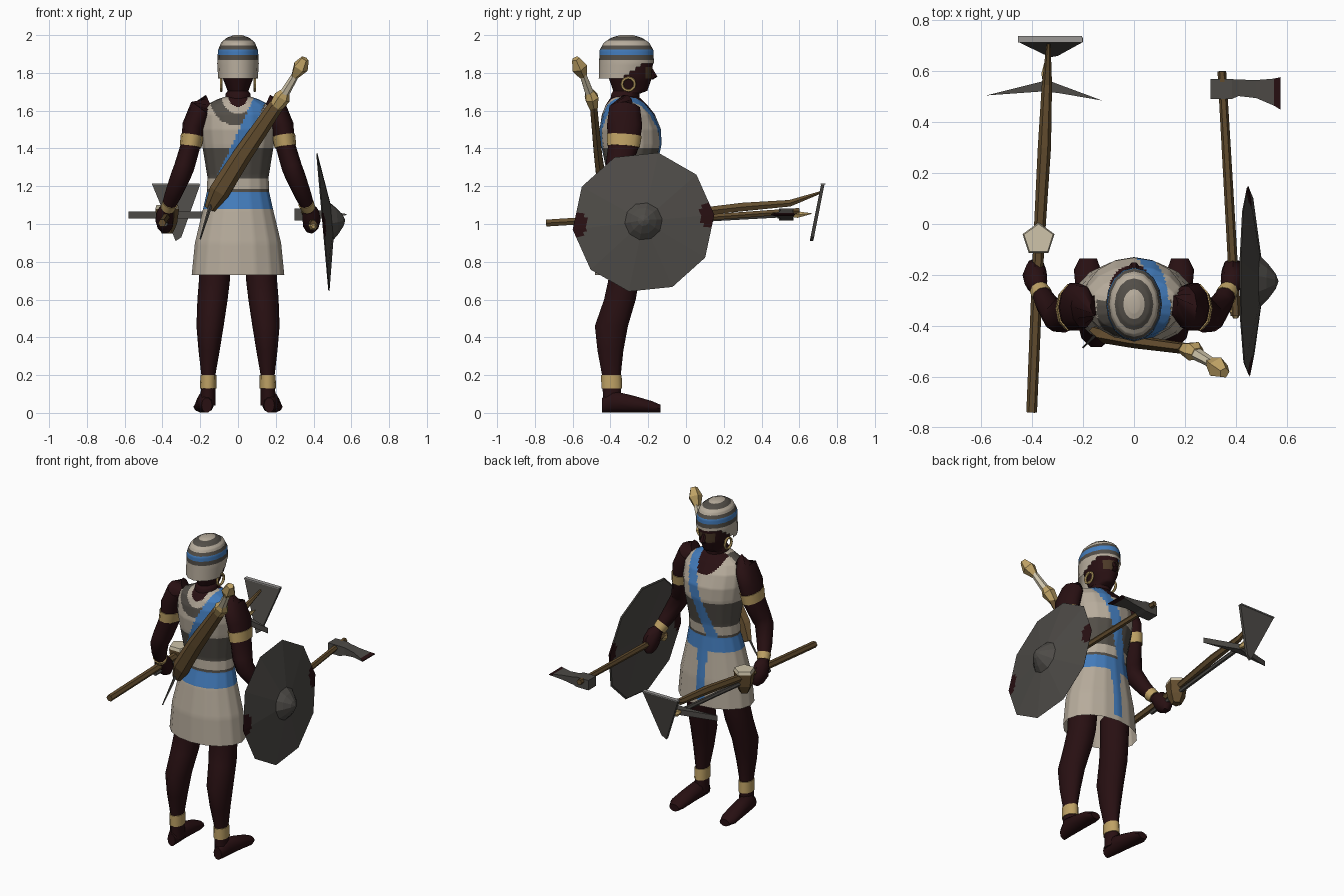
import bpy, bmesh
from math import pi, sin, cos, hypot, radians
from mathutils import Vector as V

cube = bpy.data.objects.get("Cube")
if cube:
    bpy.data.objects.remove(cube)

COLOURS = {
    "skin": (.021, .005, .006), "cream_cloth": (.47, .41, .33), "dark_grey_cloth": (.085, .076, .064),
    "blue_cloth": (.055, .2, .5), "gold": (.52, .36, .13), "wood": (.125, .075, .028),
    "iron": (.075, .07, .063), "ivory": (.62, .55, .4), "steel_edge": (.32, .31, .3),
    "face_brown": (.07, .04, .02)}
MATS = {}
for name, rgb in COLOURS.items():
    m = bpy.data.materials.new(name)
    m.use_nodes = True
    m.diffuse_color = (*rgb, 1)
    m.node_tree.nodes["Principled BSDF"].inputs["Base Color"].default_value = (*rgb, 1)
    MATS[name] = m


def finish(name, bm, colour, smooth):
    """Turn a bmesh into an object; colour is a name or a rule from face centre to name."""
    bmesh.ops.recalc_face_normals(bm, faces=bm.faces[:])
    mesh = bpy.data.meshes.new(name)
    slots = []
    for f in bm.faces:
        c = colour(f.calc_center_median()) if callable(colour) else colour
        if c not in slots:
            slots.append(c)
            mesh.materials.append(MATS[c])
        f.material_index = slots.index(c)
    bm.to_mesh(mesh)
    bm.free()
    ob = bpy.data.objects.new(name, mesh)
    bpy.context.collection.objects.link(ob)
    if smooth:
        bpy.ops.object.select_all(action='DESELECT')
        ob.select_set(True)
        bpy.context.view_layer.objects.active = ob
        bpy.ops.object.shade_smooth_by_angle(angle=radians(50))
    return ob


def loft(name, rings, colour, sides=10, axis=None, fine=1, split=1, phase=0.0,
         caps=True, smooth=True, drop=None):
    """Skin rings (x, y, z, ru, rv); they face a fixed axis or follow the path."""
    rings = [tuple(r) if len(r) == 5 else (*r, r[3]) for r in rings]
    dense = [tuple(a + (b - a) * k / fine for a, b in zip(p, q))
             for p, q in zip(rings, rings[1:]) for k in range(fine)] + [rings[-1]]
    bm, loops = bmesh.new(), []
    corners = [(cos(phase + 2 * pi * i / sides), sin(phase + 2 * pi * i / sides))
               for i in range(sides + 1)]
    outline = [(a[0] + (b[0] - a[0]) * k / split, a[1] + (b[1] - a[1]) * k / split)
               for a, b in zip(corners, corners[1:]) for k in range(split)]
    for i, r in enumerate(dense):
        t = V(axis) if axis else V(dense[min(i + 1, len(dense) - 1)][:3]) - V(dense[max(i - 1, 0)][:3])
        t.normalize()
        ref = V((0, 1, 0)) if abs(t.x) > .8 else V((1, 0, 0))
        u = (ref - t * ref.dot(t)).normalized()
        v = t.cross(u)
        loops.append([bm.verts.new(V(r[:3]) + u * a * r[3] + v * b * r[4]) for a, b in outline])
    n = len(outline)
    for a, b in zip(loops, loops[1:]):
        for j in range(n):
            bm.faces.new((a[j], a[(j + 1) % n], b[(j + 1) % n], b[j]))
    if caps:
        bm.faces.new(loops[0])
        bm.faces.new(loops[-1])
    if drop:
        gone = [f for f in bm.faces if drop(f.calc_center_median())]
        bmesh.ops.delete(bm, geom=gone, context='FACES')
    return finish(name, bm, colour, smooth)


def plate(name, pts, thick, colour):
    """Flat polygon given a thickness vector."""
    bm = bmesh.new()
    f = bm.faces.new([bm.verts.new(p) for p in pts])
    ext = bmesh.ops.extrude_face_region(bm, geom=[f], use_keep_orig=True)
    bmesh.ops.translate(bm, vec=V(thick), verts=[g for g in ext["geom"] if isinstance(g, bmesh.types.BMVert)])
    return finish(name, bm, colour, False)


# Tunic and skirt, with belt, sash, collar and hanging tab
def tunic_colour(c):
    front = c.y > -.3
    d = hypot(c.x, c.z - 1.67)
    strap = .02 + .33 * (c.z - 1.41) if front else .12 + .46 * (c.z - 1.67)
    if 1.08 < c.z < 1.17 or (front and abs(c.x) < .032 and .76 < c.z < 1.1):
        return "blue_cloth"
    if c.z >= 1.17 and abs(c.x - strap) < .036:
        return "blue_cloth"
    if d < (.1 if front else .05):
        return "skin"
    if 1.24 < c.z < 1.41 or 1.17 <= c.z < 1.185 or (not front and .085 < d < .15):
        return "dark_grey_cloth"
    return "cream_cloth"


loft("tunic", [(0, -.31, .73, .245, .172), (0, -.31, .9, .228, .165), (0, -.305, 1.08, .185, .14),
               (0, -.295, 1.17, .165, .122), (0, -.29, 1.25, .162, .124), (0, -.29, 1.42, .19, .16),
               (0, -.295, 1.5, .2, .163), (0, -.305, 1.58, .197, .14), (0, -.315, 1.63, .17, .11),
               (0, -.32, 1.66, .11, .085), (0, -.32, 1.68, .05, .06)],
     tunic_colour, sides=16, split=6, axis=(0, 0, 1), fine=10, caps=False)

# Head, nose and striped helmet
loft("head", [(0, -.33, 1.6, .075, .08), (0, -.32, 1.69, .065, .075), (0, -.295, 1.705, .055, .09),
              (0, -.295, 1.77, .08, .113), (0, -.305, 1.85, .088, .13), (0, -.31, 1.93, .085, .12)],
     lambda c: "face_brown" if c.y > -.21 and 1.765 < c.z < 1.82 else "skin",
     sides=16, axis=(0, 0, 1), fine=4)
loft("nose", [(0, -.19, 1.83, .01), (0, -.165, 1.78, .02, .016), (0, -.185, 1.765, .012)], "skin",
     sides=6, axis=(0, 0, 1))


def helmet_colour(c):
    for top, name in ((1.865, "cream_cloth"), (1.89, "dark_grey_cloth"), (1.925, "blue_cloth"),
                      (1.945, "dark_grey_cloth"), (1.973, "cream_cloth"), (1.993, "dark_grey_cloth")):
        if c.z < top:
            return name
    return "cream_cloth"


loft("helmet", [(0, -.33, 1.77, .105, .132), (0, -.315, 1.85, .11, .145), (0, -.315, 1.92, .106, .143),
                (0, -.315, 1.96, .09, .12), (0, -.315, 1.985, .062, .083), (0, -.315, 2, .022, .035)],
     helmet_colour, sides=16, split=2, axis=(0, 0, 1), fine=8,
     drop=lambda c: c.z < min(1.85, 1.85 + (c.y + .22) * .67))

# Limbs and jewellery, one set per side
for s, side in ((1, "left"), (-1, "right")):
    def part(name, rings, colour, **kw):
        loft(side + "_" + name, [(s * r[0], *r[1:]) for r in rings], colour, **kw)

    part("arm", [(.15, -.32, 1.63, .04, .06), (.2, -.325, 1.61, .06, .085), (.235, -.325, 1.52, .06, .098),
                 (.25, -.33, 1.42, .052, .085), (.285, -.36, 1.3, .054, .07), (.305, -.365, 1.25, .053, .06),
                 (.345, -.31, 1.15, .045), (.378, -.25, 1.07, .032)], "skin")
    part("arm_band", [(.242, -.327, 1.47, .061, .097), (.251, -.331, 1.41, .058, .09)], "gold")
    part("wrist_band", [(.36, -.282, 1.11, .043), (.373, -.257, 1.08, .038)], "gold")
    part("hand", [(.375, -.26, 1.08, .03), (.385, -.23, 1.06, .045, .05), (.39, -.2, 1.02, .048, .06),
                  (.385, -.175, .98, .04, .045), (.38, -.17, .955, .018)], "skin", sides=8)
    part("leg", [(.12, -.32, .85, .085, .09), (.125, -.33, .7, .082, .086), (.135, -.35, .6, .08, .088),
                 (.148, -.395, .46, .072, .092), (.153, -.4, .33, .056, .072), (.157, -.395, .2, .037, .052),
                 (.16, -.39, .04, .04, .05)], "skin", axis=(0, 0, 1))
    part("foot", [(.165, -.445, .04, .028, .04), (.17, -.39, .06, .045, .06), (.177, -.28, .047, .05, .047),
                  (.183, -.18, .032, .053, .032), (.18, -.135, .022, .034, .022)], "skin", axis=(0, 1, 0))
    part("anklet", [(.157, -.395, .2, .042, .057), (.158, -.393, .13, .043, .058)], "gold", axis=(0, 0, 1))
    bpy.ops.mesh.primitive_torus_add(major_segments=12, minor_segments=6, major_radius=.034, minor_radius=.008,
                                     location=(s * .088, -.305, 1.74), rotation=(0, pi / 2, 0))
    ring = bpy.context.object
    ring.name = side + "_earring"
    ring.data.materials.append(MATS["gold"])

# Shield: ten-sided shallow cone with a boss and two dark rim patches
axis = V((1, 0, .088)).normalized()
centre = V((.452, -.225, 1.01))


def shield_ring(along, radius):
    return (*(centre + axis * along), radius)


loft("shield", [shield_ring(a, r) for a, r in ((.02, .005), (-.006, .368), (0, .377), (.045, .1),
                                               (.075, .07), (.105, .03), (.115, .004))],
     lambda c: "skin" if min(hypot(c.y - .15, c.z - 1.05), hypot(c.y + .6, c.z - 1)) < .075 else "iron",
     sides=10, split=10, fine=12, axis=axis, phase=radians(6), smooth=False)

# Axe in the left hand
loft("axe_shaft", [(.4, -.36, 1, .02), (.345, .6, 1.07, .017)], "wood", sides=6, smooth=False)
loft("axe_pommel", [(.4, -.37, .985, .01), (.398, -.34, .99, .026), (.396, -.31, 1, .02)], "gold",
     sides=6, smooth=False)
loft("axe_head", [(.3, .53, 1.05, .055, .045), (.385, .53, 1.05, .055, .045), (.41, .535, 1.05, .046, .035),
                  (.48, .53, 1.05, .05, .022), (.55, .518, 1.05, .075, .01), (.575, .513, 1.05, .09, .004)],
     lambda c: "skin" if c.x > .55 and c.y > .5 else "iron", sides=4, phase=pi / 4, axis=(1, 0, 0), smooth=False)

# Long pole, fan blade and pick in the right hand
loft("pole", [(-.402, -.74, 1.005, .021), (-.375, -.1, 1.045, .022), (-.352, .3, 1.09, .026),
              (-.342, .55, 1.11, .02), (-.335, .72, 1.17, .007)], "wood", sides=6, smooth=False)
loft("lower_rod", [(-.385, -.3, 1.0, .014), (-.36, .2, 1.03, .014), (-.345, .56, 1.05, .014)], "iron",
     sides=6, smooth=False)
loft("rod_tip", [(-.345, .55, 1.05, .012), (-.344, .59, 1.05, .02), (-.342, .665, 1.055, .002)], "gold",
     sides=6, smooth=False)
plate("fan_blade", [(-.455, .715, 1.21), (-.2, .715, 1.21), (-.3, .66, .93), (-.33, .655, .91)],
      (0, .018, 0), "iron")
plate("fan_blade_edge", [(-.455, .712, 1.208), (-.205, .712, 1.208), (-.205, .738, 1.208), (-.455, .738, 1.208)],
      (0, 0, .007), "steel_edge")
plate("pick_blade", [(-.58, .505, 1.03), (-.37, .52, 1.03), (-.3, .515, 1.03), (-.125, .485, 1.03),
                     (-.3, .55, 1.03), (-.34, .565, 1.03), (-.38, .555, 1.03)], (0, 0, .035), "iron")
loft("mace_head", [(-.375, -.06, .95, .03), (-.375, -.06, 1.0, .055), (-.375, -.06, 1.08, .066),
                   (-.375, -.06, 1.1, .06)],
     lambda c: "ivory" if c.z > 1.085 else "wood", sides=5, phase=pi / 2, axis=(0, 0, 1), smooth=False)

# Sword carried across the back
loft("scabbard", [(-.15, -.415, 1.08, .03, .015), (-.1, -.44, 1.17, .055, .03), (.02, -.465, 1.36, .05, .025),
                  (.205, -.49, 1.63, .04, .022)], "wood", sides=6, smooth=False)
loft("scabbard_tip", [(-.145, -.43, 1.1, .01), (-.2, -.485, .92, .004)], "iron", sides=4, smooth=False)
loft("sword_guard", [(.2, -.49, 1.62, .035, .025), (.235, -.5, 1.67, .045, .04), (.25, -.51, 1.7, .026)],
     "gold", sides=6, smooth=False)
loft("sword_grip", [(.245, -.51, 1.69, .026), (.305, -.545, 1.79, .02)], "ivory", sides=6, smooth=False)
loft("sword_pommel", [(.298, -.543, 1.78, .02), (.33, -.565, 1.83, .044), (.355, -.585, 1.875, .022)],
     "gold", sides=5, smooth=False)
